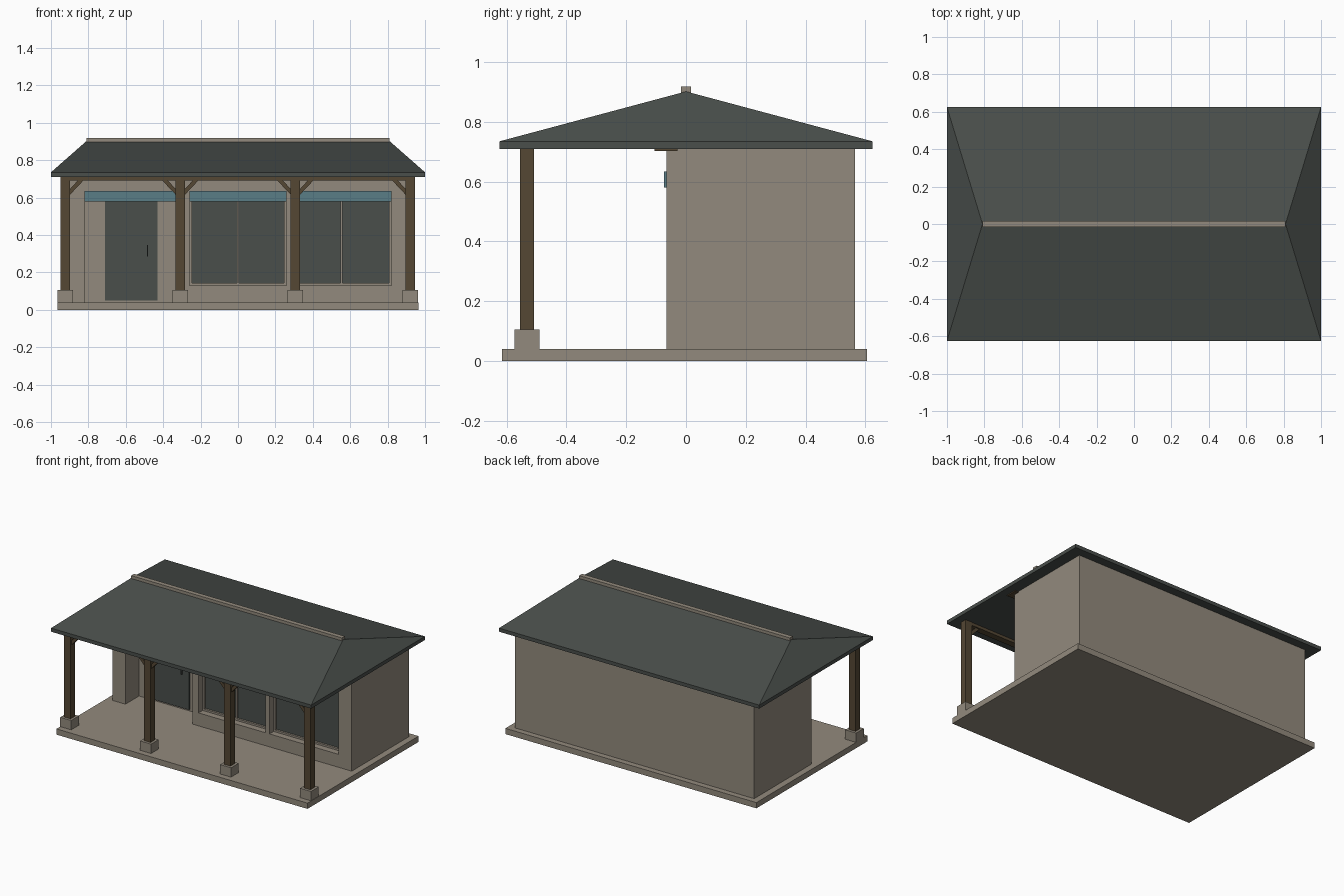
import bpy, bmesh
from mathutils import Vector

if "Cube" in bpy.data.objects:
    bpy.data.objects.remove(bpy.data.objects["Cube"])


def material(name, rgb):
    m = bpy.data.materials.new(name)
    m.diffuse_color = (*rgb, 1)
    m.use_nodes = True
    m.node_tree.nodes["Principled BSDF"].inputs["Base Color"].default_value = m.diffuse_color
    return m


STONE = material("warm grey plaster", (0.29, 0.255, 0.205))
DARK = material("dark slate", (0.067, 0.077, 0.070))
WOOD = material("brown timber", (0.089, 0.063, 0.034))
TEAL = material("blue shade", (0.102, 0.205, 0.240))


def add(name, bm, mat):
    bmesh.ops.recalc_face_normals(bm, faces=bm.faces)
    me = bpy.data.meshes.new(name)
    bm.to_mesh(me)
    bm.free()
    me.materials.append(mat)
    ob = bpy.data.objects.new(name, me)
    bpy.context.collection.objects.link(ob)
    return ob


def box(name, x, y, z, mat):
    """Box from (min, max) pairs."""
    bm = bmesh.new()
    bmesh.ops.create_cube(bm, size=1)
    for v in bm.verts:
        v.co = Vector([r[0] if c < 0 else r[1] for c, r in zip(v.co, (x, y, z))])
    return add(name, bm, mat)


def prism(name, pts, y, mat):
    """Extrude an x-z outline along y."""
    bm = bmesh.new()
    f = bm.faces.new([bm.verts.new((px, y[0], pz)) for px, pz in pts])
    ext = bmesh.ops.extrude_face_region(bm, geom=[f])["geom"]
    for v in ext:
        if isinstance(v, bmesh.types.BMVert):
            v.co.y = y[1]
    return add(name, bm, mat)


def cut(ob, x, y, z):
    c = box("cutter", x, y, z, STONE)
    c.hide_render = True
    mod = ob.modifiers.new("cut", "BOOLEAN")
    mod.operation = "DIFFERENCE"
    mod.solver = "EXACT"
    mod.object = c
    bpy.context.view_layer.objects.active = ob
    bpy.ops.object.modifier_apply(modifier="cut")
    bpy.data.objects.remove(c)


# Floor slab and house body with door recess and window openings
box("floor_slab", (-0.965, 0.965), (-0.615, 0.605), (0, 0.04), STONE)
FRONT, DOOR_Y, GLASS_Y = -0.065, 0.085, 0.0
house = box("house_walls", (-0.92, 0.92), (FRONT, 0.565), (0.04, 0.715), STONE)
cut(house, (-0.82, -0.305), (-0.2, DOOR_Y), (0.0, 0.635))
windows = [(-0.258, 0.258), (0.288, 0.82)]
for w in windows:
    cut(house, w, (-0.2, GLASS_Y), (0.13, 0.635))

# Door with handle
box("door", (-0.71, -0.43), (DOOR_Y - 0.008, DOOR_Y + 0.005), (0.05, 0.6), DARK)
box("door_handle", (-0.487, -0.481), (DOOR_Y - 0.02, DOOR_Y - 0.006), (0.285, 0.345), DARK)

# Window panes and frames
for i, (a, b) in enumerate(windows):
    mid = (a + b) / 2
    box(f"window_glass_{i}", (a, b), (GLASS_Y - 0.006, GLASS_Y + 0.002), (0.13, 0.635), DARK)
    fy = (GLASS_Y - 0.02, GLASS_Y)
    for k, (p, q) in enumerate([(a, a + 0.012), (mid - 0.006, mid + 0.006), (b - 0.012, b)]):
        box(f"window_stile_{i}_{k}", (p, q), fy, (0.13, 0.635), STONE)
    box(f"window_sill_{i}", (a, b), fy, (0.13, 0.143), STONE)

# Blue shade strips over door and windows
for i, s in enumerate([(-0.82, -0.305)] + windows):
    box(f"shade_strip_{i}", s, (-0.074, -0.06), (0.58, 0.635), TEAL)

# Porch posts, stone bases and braces
PY = -0.532
posts = [-0.923, -0.3085, 0.3065, 0.921]
for i, px in enumerate(posts):
    box(f"post_{i}", (px - 0.025, px + 0.025), (PY - 0.024, PY + 0.024), (0.1, 0.712), WOOD)
    box(f"post_base_{i}", (px - 0.042, px + 0.042), (PY - 0.042, PY + 0.042), (0.04, 0.105), STONE)
    for s in (-1, 1):
        if (i == 0 and s < 0) or (i == 3 and s > 0):
            continue
        outline = [(0.02, 0.61), (0.02, 0.64), (0.07, 0.695), (0.1, 0.695)]
        prism(f"brace_{i}_{s}", [(px + s * u, z) for u, z in outline],
              (PY - 0.014, PY + 0.014), WOOD)

# Beams under the roof
box("porch_beam", (-0.948, 0.946), (PY - 0.022, PY + 0.022), (0.69, 0.712), WOOD)
box("wall_beam", (-0.946, 0.946), (-0.105, -0.028), (0.703, 0.715), WOOD)

# Hipped roof: flat eave slab whose raised top closes to a ridge
bm = bmesh.new()
corners = [(-1, -0.625), (1, -0.625), (1, 0.625), (-1, 0.625)]
low = [bm.verts.new((x, y, 0.71)) for x, y in corners]
top = [bm.verts.new((x, y, 0.735)) for x, y in corners]
left, right = bm.verts.new((-0.81, 0, 0.902)), bm.verts.new((0.81, 0, 0.902))
bm.faces.new(low)
for i in range(4):
    j = (i + 1) % 4
    bm.faces.new((low[i], low[j], top[j], top[i]))
bm.faces.new((top[0], top[1], right, left))
bm.faces.new((top[2], top[3], left, right))
bm.faces.new((top[1], top[2], right))
bm.faces.new((top[3], top[0], left))
add("hip_roof", bm, DARK)
box("ridge_cap", (-0.81, 0.81), (-0.016, 0.016), (0.892, 0.918), STONE)
